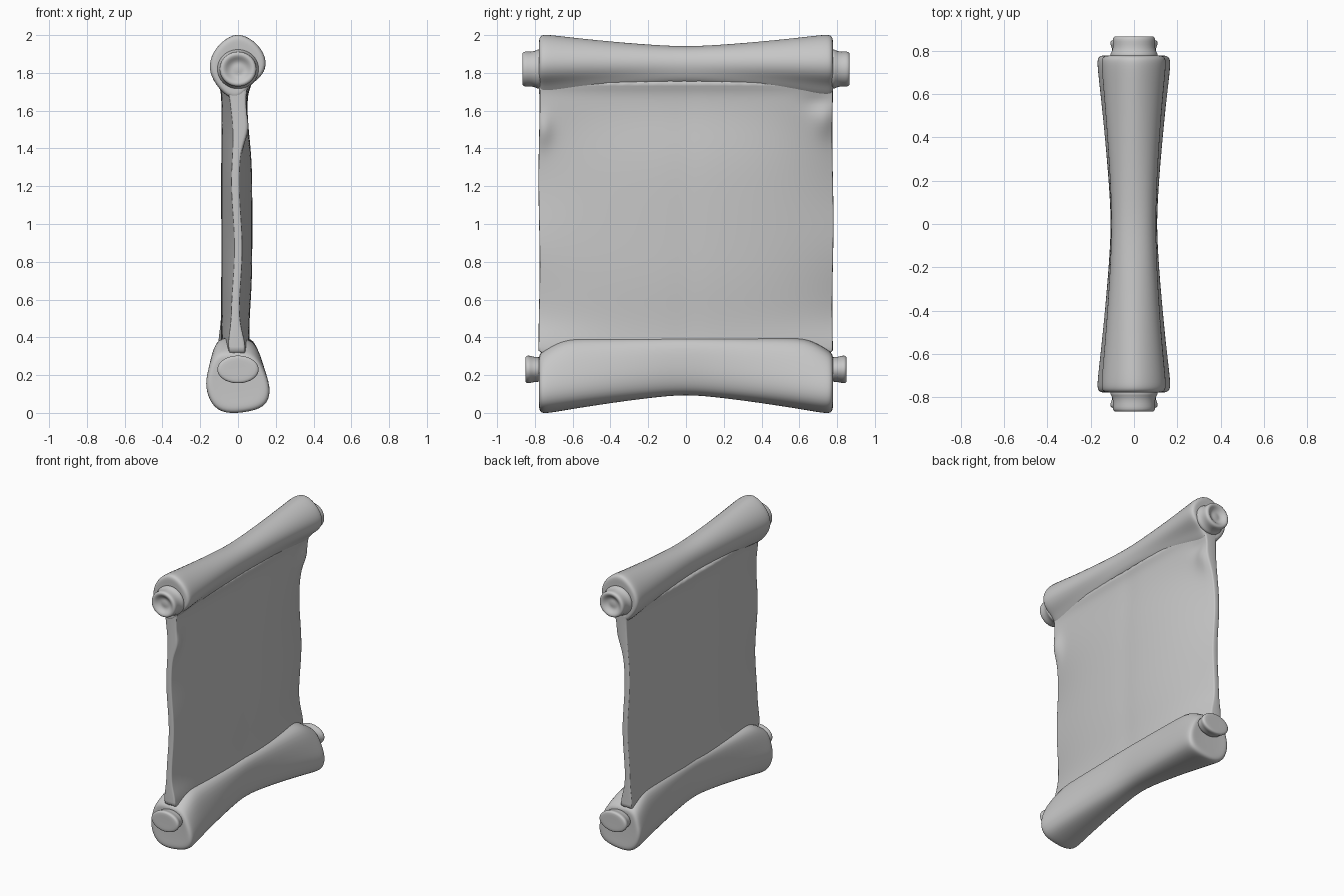
import bpy, bmesh, math

cube = bpy.data.objects.get("Cube")
if cube:
    bpy.data.objects.remove(cube, do_unlink=True)

grey = bpy.data.materials.new("plain grey")
grey.use_nodes = True
COLOUR = (0.57, 0.57, 0.57, 1)
grey.diffuse_color = COLOUR
grey.node_tree.nodes["Principled BSDF"].inputs["Base Color"].default_value = COLOUR


def loft(name, rings, levels=1):
    """Skin a list of closed rings, cap both ends and smooth the result."""
    bm = bmesh.new()
    rows = [[bm.verts.new(p) for p in ring] for ring in rings]
    n = len(rows[0])
    for a, b in zip(rows, rows[1:]):
        for i in range(n):
            j = (i + 1) % n
            bm.faces.new((a[i], a[j], b[j], b[i]))
    bm.faces.new(rows[0])
    bm.faces.new(rows[-1])
    bmesh.ops.recalc_face_normals(bm, faces=bm.faces)
    mesh = bpy.data.meshes.new(name)
    bm.to_mesh(mesh)
    bm.free()
    mesh.materials.append(grey)
    for face in mesh.polygons:
        face.use_smooth = True
    obj = bpy.data.objects.new(name, mesh)
    bpy.context.collection.objects.link(obj)
    sub = obj.modifiers.new("smooth", 'SUBSURF')
    sub.levels = sub.render_levels = levels
    return obj


def bump(u, u0, width):
    return math.exp(-((u - u0) / width) ** 2)


def roll(name, end, mid, power, droop):
    """Rolled paper: the end section narrows to the middle; droop cuts the top corners."""
    cx = sum(p[0] for p in end) / len(end)
    cz = sum(p[1] for p in end) / len(end)
    stations = [(-0.775, 0.6), (-0.78, 0.86), (-0.768, 0.97), (-0.74, 1)]
    stations += [(-0.65 + 0.1 * i, 1) for i in range(14)]
    stations += [(-y, s) for y, s in reversed(stations[:4])]
    rings = []
    for y, s in stations:
        w = min(1, abs(y) / 0.75) ** power
        cut = droop * max(0, (abs(y) - 0.64) / 0.13)
        ring = []
        for (ex, ez), (mx, mz) in zip(end, mid):
            ex, ez = cx + (ex - cx) * s, cz + (ez - cz) * s
            z = mz + (ez - mz) * w
            ring.append((mx + (ex - mx) * w, y, z - cut * max(0, z - cz)))
        rings.append(ring)
    return loft(name, rings, 2)


def knob(name, side, z, rx, rz, profile):
    """Rod end turned along y, with an oval section."""
    rings = []
    for r, y in profile:
        rings.append([(rx * r * math.cos(a), side * y, z + rz * r * math.sin(a))
                      for a in (math.tau * i / 24 for i in range(24))])
    return loft(name, rings, 1)


# Upper roll: teardrop section with a curled lobe on the left
top_end = [(0.01, 2.02), (-0.07, 1.985), (-0.137, 1.915), (-0.163, 1.82),
           (-0.12, 1.735), (-0.065, 1.675), (-0.01, 1.655), (0.035, 1.685),
           (0.07, 1.74), (0.135, 1.785), (0.16, 1.86), (0.115, 1.955)]
top_mid = [(0, 1.945), (-0.06, 1.93), (-0.095, 1.89), (-0.105, 1.84),
           (-0.1, 1.79), (-0.08, 1.75), (0, 1.72), (0.07, 1.75),
           (0.09, 1.79), (0.105, 1.84), (0.095, 1.89), (0.06, 1.93)]
roll("upper_roll", top_end, top_mid, 1.4, 0)

# Lower roll: heavy sagging section, flat underneath
low_end = [(0, 0.4), (-0.105, 0.405), (-0.145, 0.33), (-0.164, 0.22),
           (-0.178, 0.14), (-0.145, 0.035), (-0.07, -0.01), (0.04, -0.002),
           (0.15, 0.025), (0.18, 0.11), (0.152, 0.22), (0.095, 0.385)]
low_mid = [(0, 0.395), (-0.095, 0.4), (-0.105, 0.34), (-0.107, 0.27),
           (-0.105, 0.2), (-0.09, 0.13), (-0.05, 0.095), (0.03, 0.095),
           (0.08, 0.12), (0.105, 0.19), (0.107, 0.28), (0.093, 0.4)]
roll("lower_roll", low_end, low_mid, 1.3, 0.36)

# Rod ends: hollow curled ones above, plain oval ones below
curled = [(1.15, 0.76), (1.12, 0.785), (1, 0.8), (0.97, 0.83), (1, 0.855),
          (0.9, 0.868), (0.72, 0.866), (0.55, 0.85), (0.35, 0.84), (0.15, 0.845)]
plain = [(0.9, 0.76), (0.88, 0.79), (0.92, 0.815), (1, 0.83),
         (0.98, 0.846), (0.85, 0.851), (0.4, 0.85)]
for side, label in ((-1, "front"), (1, "back")):
    knob(label + "_upper_rod_end", side, 1.82, 0.1, 0.095, curled)
    knob(label + "_lower_rod_end", side, 0.23, 0.112, 0.075, plain)


# Sheet: thick in the middle, thin and creased along both free edges
def sheet_point(side, y, z):
    t = min(1, abs(y) / 0.775)
    edge = 0.02 + 0.024 * (bump(z, 1.7, 0.18) + bump(z, 0.35, 0.1))
    peak = 0.083
    if side > 0:
        # The left face flattens towards both rolls
        peak -= 0.026 * bump(z, 1.62, 0.22) + 0.016 * bump(z, 0.42, 0.22)
    # Thickness, with a soft flare into the upper roll and a groove down the middle
    half = edge + (peak - edge) * (1 - t ** 2.4)
    half += 0.03 * bump(z, 1.78, 0.05) - 0.005 * bump(y, 0, 0.05)
    x = -0.006 + side * half
    # The back edge swings to the right between the rolls
    if y > 0:
        x -= 0.054 * t ** 2.4 * (1 - 0.8 * bump(z, 1.75, 0.22))
    if side > 0:
        # Folds pulled out of the upper corners and a dent under the roll
        x += 0.03 * bump(y, -0.75, 0.04) * bump(z, 1.5, 0.08)
        x += 0.025 * bump(y, 0.73, 0.05) * bump(z, 1.55, 0.08)
        x -= 0.02 * bump(y, 0.7, 0.07) * bump(z, 1.64, 0.03)
    x += 0.008 * t ** 4 * math.sin(9 * z)
    return (x, y * (1 + 0.004 * math.sin(7 * z + y)), z)


ys = [0.778 * math.sin(math.pi / 2 * (i / 14)) for i in range(-14, 15)]
sheet_rings = []
for k in range(38):
    z = 0.29 + 1.48 * k / 37
    ring = [sheet_point(1, y, z) for y in ys]
    ring += [sheet_point(-1, y, z) for y in reversed(ys)]
    sheet_rings.append(ring)
loft("sheet", sheet_rings, 1)
